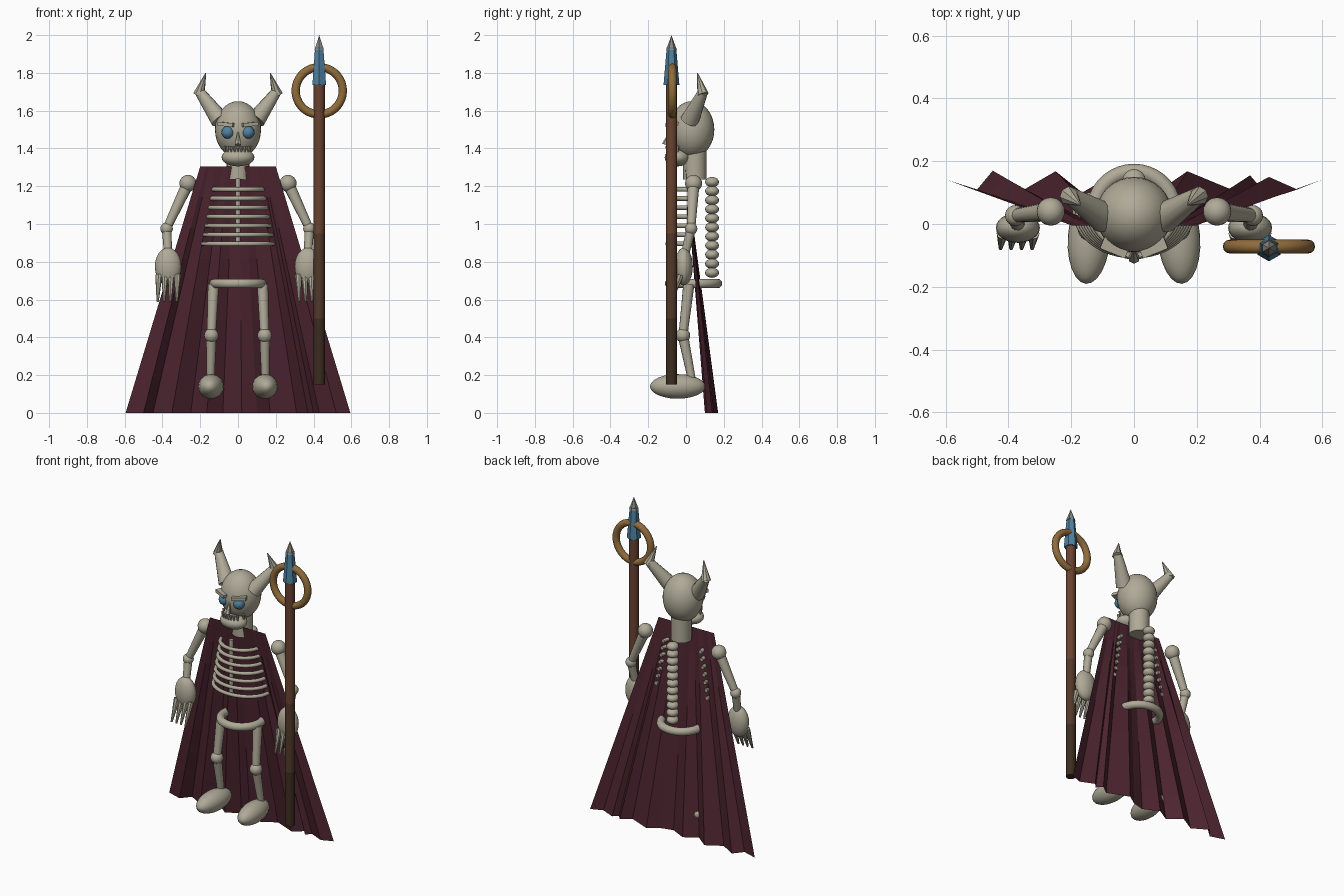
import bpy
import bmesh
from math import cos, sin, pi, radians
from mathutils import Vector

cube = bpy.data.objects.get("Cube")
if cube:
    bpy.data.objects.remove(cube, do_unlink=True)


def material(name, r, g, b):
    m = bpy.data.materials.new(name)
    m.use_nodes = True
    m.diffuse_color = (r, g, b, 1)
    m.node_tree.nodes["Principled BSDF"].inputs["Base Color"].default_value = (r, g, b, 1)
    return m


BONE = material("bone", 0.43, 0.40, 0.31)
CLOTH = material("dark red cloth", 0.075, 0.018, 0.03)
WOOD = material("brown wood", 0.14, 0.056, 0.03)
WOOD_MID = material("dark wood", 0.085, 0.04, 0.022)
WOOD_LOW = material("darkest wood", 0.045, 0.026, 0.014)
BLUE = material("blue metal", 0.08, 0.22, 0.35)
GOLD = material("bronze", 0.28, 0.15, 0.045)
STONE = material("grey point", 0.26, 0.25, 0.21)


def finish(name, mat, smooth=True):
    ob = bpy.context.object
    ob.name = name
    ob.data.materials.append(mat)
    if smooth:
        bpy.ops.object.shade_smooth_by_angle(angle=radians(40))
    return ob


def ball(name, loc, size, mat=BONE, rot=(0, 0, 0), segs=24):
    bpy.ops.mesh.primitive_uv_sphere_add(segments=segs, ring_count=segs // 2, location=loc, rotation=rot)
    bpy.context.object.scale = size if isinstance(size, tuple) else (size,) * 3
    return finish(name, mat)


def rod(name, a, b, r1, r2, mat=BONE, sides=12, smooth=True):
    a, b = Vector(a), Vector(b)
    bpy.ops.mesh.primitive_cone_add(vertices=sides, radius1=r1, radius2=r2, depth=(b - a).length,
                                    location=(a + b) / 2,
                                    rotation=(b - a).to_track_quat('Z', 'Y').to_euler())
    return finish(name, mat, smooth)


def ring(name, loc, major, minor, mat, rot=(0, 0, 0)):
    bpy.ops.mesh.primitive_torus_add(location=loc, rotation=rot, major_radius=major, minor_radius=minor,
                                     major_segments=36, minor_segments=12)
    return finish(name, mat)


def half_hoop(name, z, rx, ry, cy, r):
    # Front half of an elliptical hoop, as a bevelled curve
    cu = bpy.data.curves.new(name, 'CURVE')
    cu.dimensions = '3D'
    cu.bevel_depth = r
    cu.bevel_resolution = 2
    cu.use_fill_caps = True
    sp = cu.splines.new('POLY')
    n = 24
    sp.points.add(n)
    for i, p in enumerate(sp.points):
        t = pi + pi * i / n
        p.co = (rx * cos(t), cy + ry * sin(t), z, 1)
    sp.use_smooth = True
    cu.materials.append(BONE)
    bpy.context.collection.objects.link(bpy.data.objects.new(name, cu))


# Skull, jaw and neck
ball("skull", (0, 0.03, 1.5), (0.122, 0.12, 0.15), segs=32)
ball("jaw", (0, -0.045, 1.353), (0.087, 0.068, 0.048))
rod("neck", (0, 0.047, 1.235), (0, 0.047, 1.4), 0.062, 0.062, sides=16)
rod("nose", (0, -0.11, 1.42), (0, -0.085, 1.49), 0.018, 0.003, sides=6, smooth=False)
for i in range(9):
    u = (i - 4) / 4
    y = -0.045 - 0.055 * (1 - u * u) ** 0.5
    rod("tooth", (0.072 * u, y, 1.412), (0.072 * u, y, 1.38), 0.009, 0.004, sides=6)

for s in (-1, 1):
    side = "left" if s > 0 else "right"
    # Face and horns
    ball(side + "_eye", (0.053 * s, -0.065, 1.485), 0.034, BLUE)
    bpy.ops.mesh.primitive_cube_add(size=1, location=(0.062 * s, -0.075, 1.527),
                                    rotation=(0, radians(-5) * s, radians(22) * s))
    bpy.context.object.scale = (0.086, 0.04, 0.02)
    finish(side + "_brow", BONE, False)
    bend = (0.203 * s, 0.09, 1.7)
    rod(side + "_horn_base", (0.095 * s, 0.02, 1.55), bend, 0.05, 0.027, sides=12)
    rod(side + "_horn_tip", (0.207 * s, 0.09, 1.685), (0.17 * s, 0.06, 1.8), 0.031, 0.002, sides=8)

    # Arm and hand
    shoulder, elbow, wrist = (0.265 * s, 0.04, 1.215), (0.378 * s, 0.027, 0.975), (0.37 * s, -0.005, 0.84)
    ball(side + "_shoulder", shoulder, 0.045)
    rod(side + "_upper_arm", shoulder, elbow, 0.032, 0.022)
    ball(side + "_elbow", elbow, 0.033)
    rod(side + "_forearm", elbow, wrist, 0.026, 0.022)
    ball(side + "_hand", (0.37 * s, -0.012, 0.775), (0.07, 0.048, 0.1))
    for k in range(4):
        x = (0.32 + 0.033 * k) * s
        rod(side + "_finger", (x, -0.03, 0.73), (x * 1.015, -0.078, 0.59), 0.019, 0.006, sides=8)

    # Leg and foot
    hip, knee, ankle = (0.13 * s, 0.015, 0.68), (0.141 * s, -0.016, 0.41), (0.145 * s, 0.03, 0.18)
    rod(side + "_thigh", hip, knee, 0.03, 0.024)
    ball(side + "_knee", knee, 0.038)
    rod(side + "_shin", knee, ankle, 0.028, 0.021)
    ball(side + "_foot", (0.143 * s, -0.044, 0.14), (0.068, 0.147, 0.065), rot=(0, 0, radians(4) * s))

# Ribs, breastbone, spine and pelvis
for i in range(7):
    half_hoop("rib", 1.183 - 0.048 * i, 0.134 + 0.0085 * i, 0.125 + 0.003 * i, 0.045, 0.012)
rod("breastbone", (0, -0.07, 0.885), (0, -0.07, 1.24), 0.013, 0.013)
for i in range(11):
    ball("vertebra", (0, 0.138, 0.742 + 0.048 * i), (0.037, 0.037, 0.027), segs=16)
ring("pelvis", (0, 0.04, 0.685), 0.127, 0.025, BONE)

# Cloak: straight collar edge spreading into folds at the hem
hem = [(-0.595, 0.14), (-0.5, 0.11), (-0.45, 0.17), (-0.35, 0.11), (-0.25, 0.168), (-0.165, 0.1),
       (-0.08, 0.15), (0.02, 0.1), (0.1, 0.12), (0.17, 0.168), (0.31, 0.11), (0.37, 0.155),
       (0.4, 0.12), (0.43, 0.15), (0.52, 0.11), (0.595, 0.14)]
rows = 8
bm = bmesh.new()
grid = []
for j in range(rows + 1):
    t = j / rows
    grid.append([bm.verts.new((x * (0.336 + 0.664 * t), y * t - 0.004 * (1 - t), 1.305 * (1 - t)))
                 for x, y in hem])
for a, b in zip(grid, grid[1:]):
    for k in range(len(hem) - 1):
        bm.faces.new((a[k], b[k], b[k + 1], a[k + 1]))
me = bpy.data.meshes.new("cloak")
bm.to_mesh(me)
bm.free()
me.materials.append(CLOTH)
bpy.context.collection.objects.link(bpy.data.objects.new("cloak", me))

# Staff: shaft darkening downward, socket, point and hoop
sx, sy = 0.43, -0.077
for name, z0, z1, mat in (("staff_lower", 0.15, 0.5, WOOD_LOW), ("staff_middle", 0.5, 0.95, WOOD_MID),
                          ("staff_upper", 0.95, 1.76, WOOD)):
    rod(name, (sx, sy, z0), (sx, sy, z1), 0.03, 0.03, mat, sides=16)
rod("staff_socket", (sx, sy, 1.735), (sx, sy, 1.935), 0.042, 0.025, BLUE, sides=6, smooth=False)
rod("staff_point", (sx, sy, 1.92), (sx, sy, 2.0), 0.029, 0, STONE, sides=6, smooth=False)
ring("staff_hoop", (sx, sy + 0.005, 1.705), 0.125, 0.022, GOLD, (pi / 2, 0, 0))
